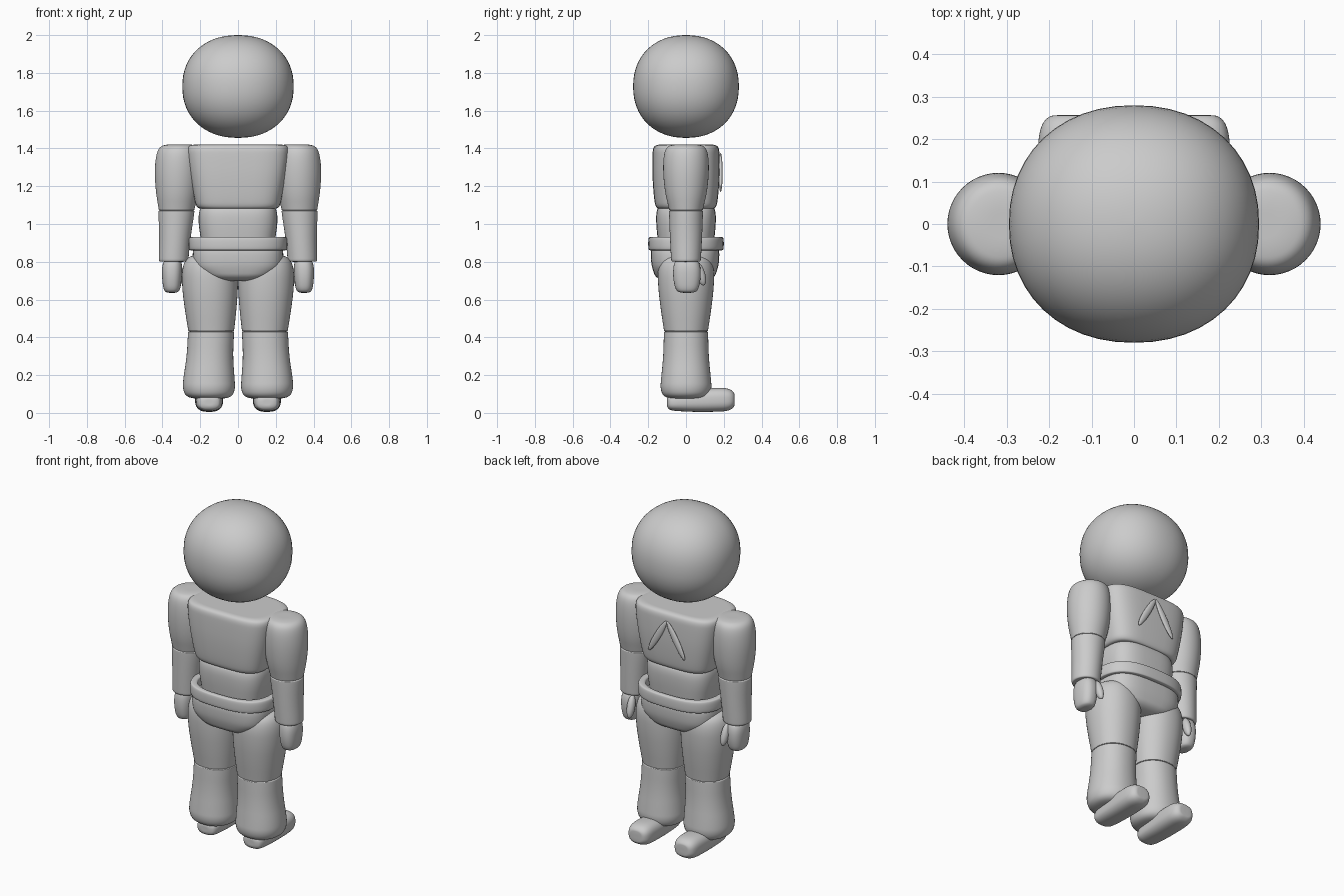
import bpy, bmesh, math
from mathutils import Matrix, Vector

SEG = 48


def spow(v, e):
    return math.copysign(abs(v) ** e, v)


def soften(rings, times=3, closed=False):
    """Corner-cutting: rounds a coarse list of rings into a smooth one."""
    for _ in range(times):
        out = [] if closed else [rings[0]]
        count = len(rings) if closed else len(rings) - 1
        for i in range(count):
            a, b = rings[i], rings[(i + 1) % len(rings)]
            out.append(tuple(.75 * p + .25 * q for p, q in zip(a, b)))
            out.append(tuple(.25 * p + .75 * q for p, q in zip(a, b)))
        if not closed:
            out.append(rings[-1])
        rings = out
    return rings


def loft(name, rings, n=2.0, along="z", mirror=False, closed=False, smooth=3):
    """Skin rings (height, centre u, centre v, radius u, radius v) of superellipses."""
    rings = soften(rings, smooth, closed)
    bm = bmesh.new()
    loops = []
    for h, cu, cv, ru, rv in rings:
        loop = []
        for k in range(SEG):
            a = 2 * math.pi * k / SEG
            u = cu + ru * spow(math.cos(a), 2 / n)
            v = cv + rv * spow(math.sin(a), 2 / n)
            loop.append(bm.verts.new((u, v, h) if along == "z" else (u, h, v)))
        loops.append(loop)
    pairs = list(zip(loops, loops[1:]))
    if closed:
        pairs.append((loops[-1], loops[0]))
    else:
        bm.faces.new(loops[0])
        bm.faces.new(loops[-1])
    for lo, hi in pairs:
        for k in range(SEG):
            j = (k + 1) % SEG
            bm.faces.new((lo[k], lo[j], hi[j], hi[k]))
    return finish(name, bm, mirror)


def blob(name, start, end, width, depth, mirror=True):
    """Stretched ellipsoid between two points."""
    a, b = Vector(start), Vector(end)
    d = b - a
    z = d.normalized()
    x = Vector((0, 1, 0)).cross(z).normalized()
    y = z.cross(x)
    rot = Matrix((x, y, z)).transposed().to_4x4()
    m = Matrix.Translation((a + b) / 2) @ rot @ Matrix.Diagonal((width, depth, d.length / 2, 1))
    bm = bmesh.new()
    bmesh.ops.create_uvsphere(bm, u_segments=24, v_segments=16, radius=1, matrix=m)
    return finish(name, bm, mirror)


def finish(name, bm, mirror):
    bmesh.ops.recalc_face_normals(bm, faces=bm.faces)
    for f in bm.faces:
        f.smooth = True
    me = bpy.data.meshes.new(name)
    bm.to_mesh(me)
    bm.free()
    ob = bpy.data.objects.new(name, me)
    bpy.context.collection.objects.link(ob)
    if mirror:
        mod = ob.modifiers.new("mirror", "MIRROR")
        mod.use_mirror_merge = False
    return ob


E = .001

# Head: slightly squared ellipsoid
head = []
for i in range(33):
    t = math.radians(-89.5 + 179 * i / 32)
    r = math.cos(t) ** .92
    head.append((1.728 + .272 * spow(math.sin(t), .92), 0, 0, .295 * r, .28 * r))
loft("head", head, n=2.15, smooth=0)

# Torso
loft("chest", [(1.08, 0, 0, E, E), (1.08, 0, 0, .185, .135), (1.085, 0, 0, .22, .16),
               (1.14, 0, 0, .233, .17), (1.25, 0, 0, .255, .178), (1.35, 0, 0, .27, .178),
               (1.405, 0, 0, .272, .175), (1.42, 0, 0, .25, .155), (1.42, 0, 0, .2, .12),
               (1.42, 0, 0, E, E)], n=3.6)
loft("abdomen", [(.85, 0, 0, E, E), (.85, 0, 0, .185, .14), (.92, 0, 0, .197, .15),
                 (1.0, 0, 0, .209, .158), (1.06, 0, 0, .208, .158), (1.095, 0, 0, .195, .145),
                 (1.095, 0, 0, E, E)], n=3)
# Belt: hollow ring around the waist
loft("belt", [(.86, 0, 0, .225, .17), (.86, 0, 0, .25, .19), (.865, 0, 0, .262, .2),
              (.925, 0, 0, .262, .2), (.932, 0, 0, .25, .19), (.932, 0, 0, .225, .17),
              (.92, 0, 0, .218, .165), (.87, 0, 0, .218, .165)], n=2.7, closed=True)
loft("pelvis", [(.70, 0, 0, E, E), (.695, 0, -.005, .10, .10), (.715, 0, -.005, .17, .155),
                (.76, 0, -.005, .228, .172), (.80, 0, -.005, .24, .18), (.86, 0, -.005, .24, .182),
                (.885, 0, -.005, .225, .17), (.885, 0, -.005, E, E)], n=3.2)

# Arms
loft("upper_arm", [(1.07, .325, 0, E, E), (1.07, .325, 0, .093, .088), (1.08, .325, 0, .095, .09),
                   (1.17, .322, 0, .113, .112), (1.28, .32, 0, .122, .122),
                   (1.37, .318, 0, .115, .118), (1.412, .315, 0, .098, .10),
                   (1.422, .31, 0, .06, .06), (1.422, .31, 0, E, E)], mirror=True)
loft("forearm", [(.80, .341, 0, E, E), (.80, .341, 0, .066, .066), (.803, .341, 0, .078, .078),
                 (.83, .34, 0, .079, .08), (.93, .334, 0, .083, .085), (1.06, .326, 0, .095, .09),
                 (1.075, .325, 0, .094, .089), (1.075, .325, 0, E, E)], mirror=True)
loft("hand", [(.636, .35, .005, E, E), (.636, .35, .005, .026, .036), (.65, .35, .005, .044, .06),
              (.71, .35, .005, .052, .073), (.77, .349, .005, .054, .073),
              (.81, .346, .003, .045, .06), (.82, .345, 0, E, E)], n=2.4, mirror=True)
blob("thumb", (.315, .055, .80), (.31, .095, .675), .022, .025)

# Legs
loft("upper_leg", [(.43, .142, 0, E, E), (.43, .142, 0, .12, .116), (.44, .142, 0, .122, .117),
                   (.55, .145, 0, .137, .134), (.66, .148, 0, .148, .147), (.76, .149, 0, .148, .15),
                   (.82, .15, 0, .125, .13), (.84, .15, 0, .07, .08), (.84, .15, 0, E, E)],
     n=2.15, mirror=True)
loft("lower_leg", [(.075, .152, 0, E, E), (.075, .152, 0, .085, .085), (.09, .153, 0, .125, .122),
                   (.13, .154, 0, .139, .136), (.18, .154, 0, .136, .132), (.30, .149, 0, .122, .12),
                   (.42, .143, 0, .122, .117), (.435, .142, 0, .121, .116), (.435, .142, 0, E, E)],
     n=2.15, mirror=True)
# Shoes: lofted from heel to toe
loft("shoe", [(-.10, .153, .055, E, E), (-.10, .153, .055, .035, .025), (-.085, .153, .055, .062, .042),
              (-.02, .153, .06, .07, .052), (.06, .153, .065, .073, .06), (.16, .153, .07, .075, .064),
              (.225, .153, .07, .07, .06), (.255, .153, .07, .05, .04), (.257, .153, .07, .02, .02),
              (.257, .153, .07, E, E)], n=2.6, along="y", mirror=True)

# Inverted V leaves on the chest
blob("chest_leaf", (.002, .183, 1.375), (.12, .183, 1.17), .02, .011)
